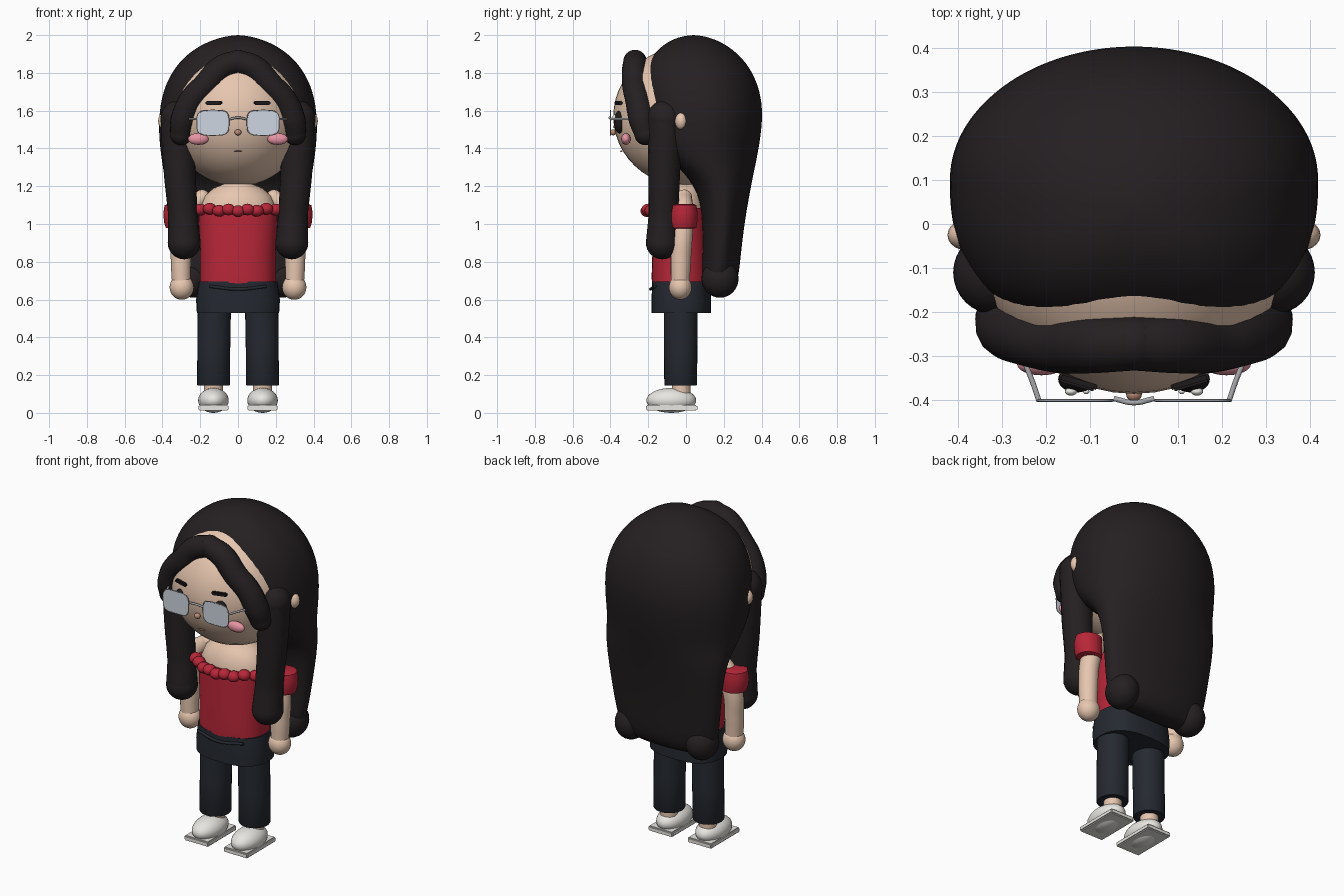
import bpy, bmesh, math
from mathutils import Vector

if "Cube" in bpy.data.objects:
    bpy.data.objects.remove(bpy.data.objects["Cube"])


def mat(name, r, g, b):
    m = bpy.data.materials.new(name)
    m.diffuse_color = (r, g, b, 1)
    m.use_nodes = True
    m.node_tree.nodes["Principled BSDF"].inputs["Base Color"].default_value = m.diffuse_color
    return m


HAIR = mat("hair_black", .018, .014, .015)
SKIN = mat("skin", .80, .57, .43)
RED = mat("red_cloth", .48, .02, .04)
DENIM = mat("dark_denim", .018, .022, .030)
WHITE = mat("shoe_white", .80, .79, .75)
PINK = mat("blush_pink", .80, .30, .37)
BROWN = mat("nose_brown", .50, .27, .19)
BLACK = mat("eye_black", .012, .010, .010)
LENS = mat("lens_pale", .62, .67, .76)
METAL = mat("frame_metal", .40, .40, .42)


def finish(bm, name, m, angle=None):
    bmesh.ops.recalc_face_normals(bm, faces=bm.faces[:])
    me = bpy.data.meshes.new(name)
    bm.to_mesh(me)
    bm.free()
    ob = bpy.data.objects.new(name, me)
    bpy.context.collection.objects.link(ob)
    me.materials.append(m)
    bpy.ops.object.select_all(action='DESELECT')
    ob.select_set(True)
    bpy.context.view_layer.objects.active = ob
    bpy.ops.object.shade_smooth_by_angle(angle=math.radians(angle or 50))
    return ob


def ball(name, loc, size, m, seg=32):
    bm = bmesh.new()
    bmesh.ops.create_uvsphere(bm, u_segments=seg, v_segments=seg // 2, radius=1)
    for v in bm.verts:
        v.co = Vector(loc) + Vector(c * s for c, s in zip(v.co, size))
    return finish(bm, name, m)


def box(name, loc, size, m, bevel=.004, rot=0):
    bm = bmesh.new()
    bmesh.ops.create_cube(bm, size=1)
    for v in bm.verts:
        v.co = Vector(c * s for c, s in zip(v.co, size))
    bmesh.ops.bevel(bm, geom=bm.edges[:], offset=bevel, segments=2, affect='EDGES')
    ob = finish(bm, name, m, 30)
    ob.location = loc
    ob.rotation_euler.z = rot
    return ob


def loft(name, rings, m, angle=50):
    """Skin a stack of closed rings and cap both ends."""
    bm = bmesh.new()
    rows = [[bm.verts.new(p) for p in r] for r in rings]
    n = len(rows[0])
    for a, b in zip(rows, rows[1:]):
        for i in range(n):
            bm.faces.new((a[i], a[(i + 1) % n], b[(i + 1) % n], b[i]))
    bm.faces.new(rows[0])
    bm.faces.new(rows[-1])
    return finish(bm, name, m, angle)


def column(name, rows, m, n=32, power=1.0):
    """Rows are (cx, cy, z, rx, ry); power < 1 squares the outline."""
    def f(t):
        return math.copysign(abs(t) ** power, t)
    angs = [2 * math.pi * i / n for i in range(n)]
    return loft(name, [[(cx + rx * f(math.cos(a)), cy + ry * f(math.sin(a)), z)
                        for a in angs] for cx, cy, z, rx, ry in rows], m)


def tube(name, pts, m, depth=1.0, tips=False):
    """Smooth tube through (x, y, z, radius) points."""
    cu = bpy.data.curves.new(name, 'CURVE')
    cu.dimensions = '3D'
    cu.bevel_depth = depth
    cu.bevel_resolution = 6
    cu.use_fill_caps = True
    sp = cu.splines.new('BEZIER')
    sp.bezier_points.add(len(pts) - 1)
    for bp, p in zip(sp.bezier_points, pts):
        bp.co = p[:3]
        bp.radius = p[3]
        bp.handle_left_type = bp.handle_right_type = 'AUTO'
    ob = bpy.data.objects.new(name, cu)
    bpy.context.collection.objects.link(ob)
    cu.materials.append(m)
    if tips:
        for p in (pts[0], pts[-1]):
            ball(name + "_tip", p[:3], [p[3]] * 3, m)


# Head and face centre
ball("head", (0, 0, 1.57), (.36, .385, .37), SKIN, 48)
ball("nose", (0, -.386, 1.485), (.018, .016, .016), BROWN, 16)
ball("mouth", (0, -.343, 1.385), (.022, .006, .004), BROWN, 16)

# Main hair: (z, half width, front y, widest y, back y)
HROWS = [(2.0, .02, .02, .04, .06), (1.985, .11, -.06, .04, .14),
         (1.94, .215, -.135, .05, .23), (1.86, .315, -.205, .07, .32),
         (1.74, .388, -.24, .09, .385), (1.6, .42, -.235, .1, .41),
         (1.45, .42, -.2, .1, .395), (1.32, .402, -.1, .12, .37),
         (1.22, .386, .06, .2, .348), (1.0, .358, .09, .2, .308),
         (.8, .335, .085, .18, .287), (.7, .31, .08, .175, .275),
         (.645, .27, .11, .175, .24), (.63, .15, .15, .175, .2)]
rings = []
for z, w, yf, yc, yb in HROWS:
    ring = []
    for i in range(40):
        a = 2 * math.pi * i / 40
        c, s = math.cos(a), math.sin(a)
        if s >= 0:
            ring.append((w * c, yc + (yb - yc) * s, z))
        else:
            ring.append((w * math.copysign(abs(c) ** .65, c), yc - (yc - yf) * abs(s) ** .8, z))
    rings.append(ring)
hair = loft("back_hair", rings, HAIR, 180)
sub = hair.modifiers.new("smooth", 'SUBSURF')
sub.levels = sub.render_levels = 2

# Torso, top and hips
column("chest_skin", [(0, -.03, 1.0, .2, .14), (0, -.03, 1.09, .2, .135),
                      (0, -.03, 1.15, .175, .12), (0, -.02, 1.19, .13, .10),
                      (0, -.02, 1.21, .08, .08), (0, -.02, 1.25, .07, .07)], SKIN)
column("red_top", [(0, -.03, .68, .2, .15), (0, -.03, .72, .2, .152), (0, -.03, .85, .2, .148),
                   (0, -.03, 1.0, .208, .145), (0, -.03, 1.085, .212, .142)], RED, power=.85)
column("hips", [(0, -.025, .53, .218, .157), (0, -.025, .6, .222, .157),
                (0, -.025, .695, .208, .155)], DENIM, power=.8)
tube("waist_seam", [(-.15, -.165, .67, 1), (0, -.187, .655, 1), (.15, -.165, .67, 1)], DENIM, .008)
for i in range(9):
    x = -.2 + .05 * i
    ball("neck_ruffle", (x, -.205 + 2.2 * x * x, 1.068 + .008 * (i % 2) + .2 * x * x),
         (.036, .036, .031), RED, 20)

# Paired parts
for s in (-1, 1):
    # Hair: fringe sweep, front lock, back corner curl
    tube("fringe", [(0, -.27, 1.86, .062), (s * .09, -.272, 1.825, .066), (s * .17, -.27, 1.735, .068),
                    (s * .245, -.255, 1.655, .067), (s * .29, -.235, 1.55, .068),
                    (s * .302, -.215, 1.475, .058)], HAIR, tips=True)
    tube("front_lock", [(s * .315, -.11, 1.56, .095), (s * .31, -.115, 1.3, .085),
                        (s * .292, -.12, 1.05, .078), (s * .285, -.125, .9, .087)], HAIR, tips=True)
    ball("hair_end_curl", (s * .235, .18, .71), (.09, .098, .1), HAIR)
    ball("ear", (s * .378, -.025, 1.545), (.045, .035, .05), SKIN, 20)

    # Face and glasses
    ball("eye", (s * .13, -.352, 1.54), (.042, .03, .06), BLACK, 24)
    ball("eye_glint", (s * .143, -.38, 1.565), (.014, .009, .015), WHITE, 16)
    ball("eye_glint_small", (s * .108, -.38, 1.515), (.007, .006, .008), WHITE, 12)
    box("eyebrow", (s * .127, -.358, 1.64), (.088, .022, .02), BLACK, .005, s * .28)
    ball("blush", (s * .21, -.318, 1.45), (.055, .025, .031), PINK, 24)
    outline = []
    for i in range(40):
        a = 2 * math.pi * i / 40
        c, d = math.cos(a), math.sin(a)
        outline.append((s * .133 + .084 * math.copysign(abs(c) ** .5, c),
                        1.536 + .066 * math.copysign(abs(d) ** .5, d)))
    loft("lens", [[(x, y, z) for x, z in outline] for y in (-.402, -.398)], LENS)
    rim = bpy.data.curves.new("lens_rim", 'CURVE')
    rim.dimensions = '3D'
    rim.bevel_depth = .003
    sp = rim.splines.new('POLY')
    sp.points.add(39)
    for p, (x, z) in zip(sp.points, outline):
        p.co = (x, -.4, z, 1)
    sp.use_cyclic_u = True
    rim.materials.append(METAL)
    bpy.context.collection.objects.link(bpy.data.objects.new("lens_rim", rim))
    tube("temple", [(s * .215, -.402, 1.556, 1), (s * .235, -.345, 1.556, 1),
                    (s * .30, -.2, 1.556, 1)], METAL, .006)

    # Arm, hand and off-shoulder sleeve
    tube("arm", [(s * .19, -.01, 1.14, .042), (s * .255, -.015, 1.08, .055), (s * .298, -.02, .95, .056),
                 (s * .302, -.028, .8, .054), (s * .3, -.03, .69, .05)], SKIN, tips=True)
    ball("hand", (s * .298, -.03, .665), (.064, .06, .066), SKIN)
    column("sleeve", [(s * .305, -.013, .975, .055, .055), (s * .31, -.013, .98, .072, .068),
                      (s * .314, -.013, 1.01, .078, .073), (s * .316, -.013, 1.06, .079, .074),
                      (s * .312, -.013, 1.1, .076, .068), (s * .305, -.013, 1.107, .055, .052)], RED)

    # Leg and shoe
    column("trouser_leg", [(s * .13, -.028, .145, .084, .084), (s * .13, -.028, .15, .087, .087),
                           (s * .128, -.028, .35, .087, .088), (s * .125, -.028, .57, .088, .09)], DENIM)
    column("ankle", [(s * .13, -.025, .08, .05, .05), (s * .13, -.025, .18, .05, .05)], SKIN)
    ball("shoe", (s * .13, -.078, .066), (.081, .132, .066), WHITE)
    box("shoe_sole", (s * .13, -.076, .028), (.16, .272, .03), WHITE, .006)

# Glasses bridge
tube("glasses_bridge", [(-.045, -.396, 1.555, 1), (0, -.405, 1.563, 1), (.045, -.396, 1.555, 1)], METAL, .006)
